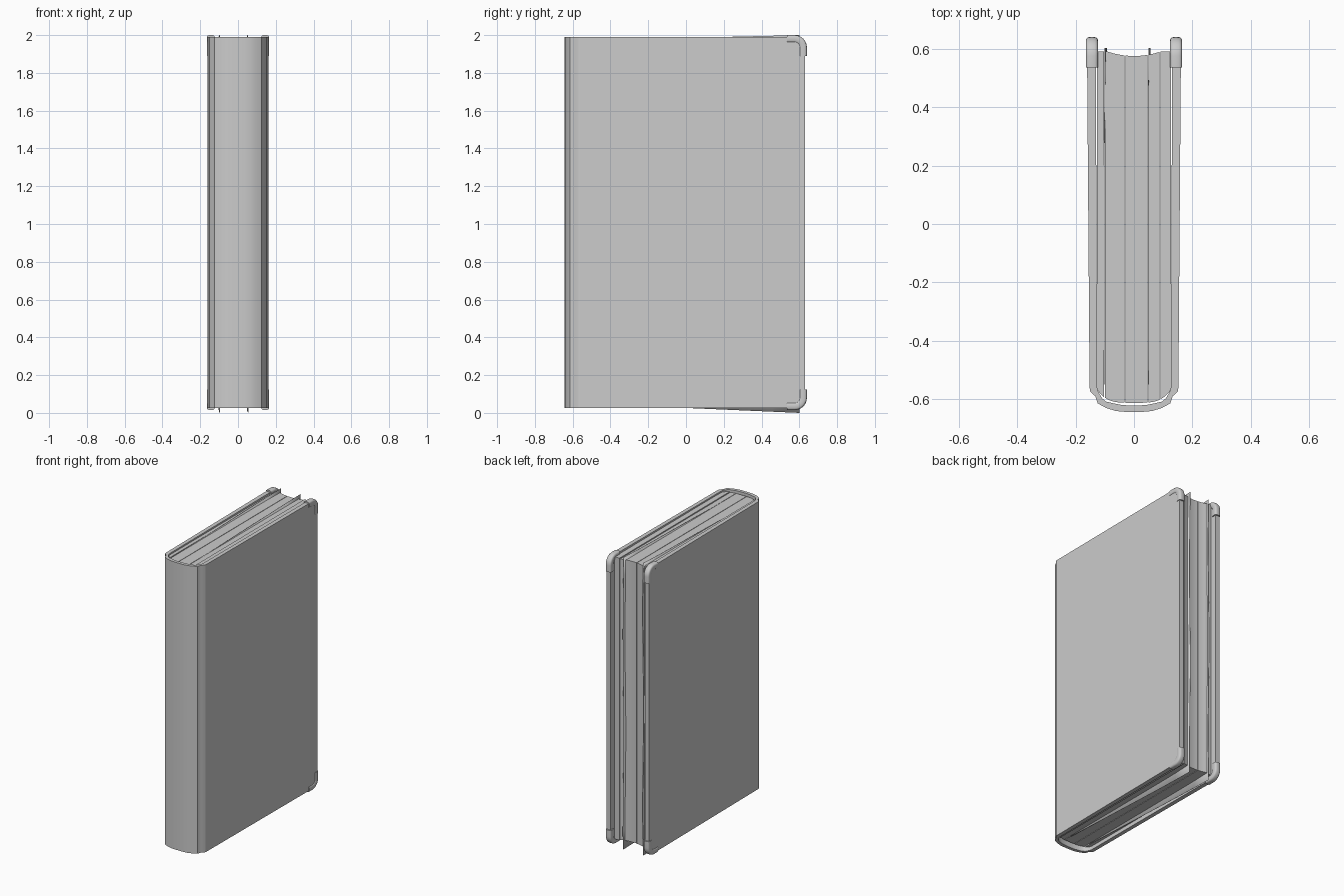
import bpy, bmesh
from math import sin, cos, pi, copysign

if "Cube" in bpy.data.objects:
    bpy.data.objects.remove(bpy.data.objects["Cube"])

Z_SUM = 2.015          # mirrored z for bottom edges = Z_SUM - z
TOP = 1.99


def finish(bm, name, smooth=None):
    bmesh.ops.recalc_face_normals(bm, faces=bm.faces)
    me = bpy.data.meshes.new(name)
    bm.to_mesh(me)
    bm.free()
    ob = bpy.data.objects.new(name, me)
    bpy.context.collection.objects.link(ob)
    if smooth:
        bpy.ops.object.select_all(action='DESELECT')
        ob.select_set(True)
        bpy.context.view_layer.objects.active = ob
        bpy.ops.object.shade_smooth_by_angle(angle=smooth)
    return ob


def loft(rings, name, smooth=None):
    """Skin a list of equal closed rings and cap both ends."""
    bm = bmesh.new()
    vs = [[bm.verts.new(p) for p in r] for r in rings]
    n = len(vs[0])
    for a, b in zip(vs, vs[1:]):
        for i in range(n):
            j = (i + 1) % n
            bm.faces.new((a[i], a[j], b[j], b[i]))
    bm.faces.new(vs[0][::-1])
    bm.faces.new(vs[-1])
    return finish(bm, name, smooth)


def arc(cy, cz, r, n=8):
    return [(cy + r * sin(pi / 2 * i / n), cz + r * cos(pi / 2 * i / n)) for i in range(n + 1)]


# Cover boards: rounded fore-edge corners, flaring slightly to the front
top_edge = arc(0.575, 1.935, 0.055)
outline = [(-0.56, TOP)] + top_edge
outline += [(y, Z_SUM - z) for y, z in reversed(outline)]
for s, side in ((-1, "left"), (1, "right")):
    rings = []
    for base, flare in ((0.126, 0.005), (0.152, 0.009)):
        rings.append([(s * (base + flare * (y + 0.56) / 1.19), y, z) for y, z in outline])
    loft(rings, "cover_board_" + side)

# Spine with hinge grooves
half_out = [(0.152, -0.56), (0.150, -0.573), (0.132, -0.590), (0.124, -0.614),
            (0.095, -0.630), (0.062, -0.640), (0.030, -0.643)]
half_in = [(0.126, -0.56), (0.122, -0.575), (0.108, -0.598), (0.095, -0.608),
           (0.070, -0.614), (0.045, -0.619), (0.020, -0.621)]


def full(h):
    return h + [(-x, y) for x, y in reversed(h)]


bm = bmesh.new()
rows = [[bm.verts.new((x, y, z)) for x, y in full(h)]
        for h, z in ((half_out, Z_SUM - TOP), (half_out, TOP), (half_in, TOP), (half_in, Z_SUM - TOP))]
for a, b in zip(rows, rows[1:] + rows[:1]):
    for i in range(len(a) - 1):
        bm.faces.new((a[i], a[i + 1], b[i + 1], b[i]))
for k in (0, -1):
    bm.faces.new([r[k] for r in rows])
finish(bm, "spine", 0.7)


# Page sections: hollow fore edge, rounded back, thin slits between
def fore(x):
    return 0.575 + 0.015 * min(1, (x / 0.09) ** 2)


def back(x):
    return -0.612 + 0.045 * (abs(x) / 0.126) ** 4


sections = [(-0.127, -0.103, 1.98), (-0.100, -0.032, 1.975), (-0.029, 0.047, 1.975),
            (0.050, 0.087, 1.975), (0.090, 0.127, 1.98)]
for k, (x0, x1, zt) in enumerate(sections):
    xs = [x0 + (x1 - x0) * i / 6 for i in range(7)]
    ring = [(x, fore(x)) for x in xs] + [(x, back(x)) for x in reversed(xs)]
    loft([[(x, y, z) for x, y in ring] for z in (Z_SUM + 0.015 - zt, zt)],
         "page_section_%d" % (k + 1), 0.5)

# Loose sheets fanning out of the block, a little wavy at the fore edge
for k, x0 in enumerate((-0.1015, 0.0485)):
    bm = bmesh.new()
    grid = []
    for i in range(9):
        t = i / 8
        y = -0.55 + 1.152 * t
        zb, zt = 0.05 * (1 - t), 1.972 + 0.028 * t
        grid.append([bm.verts.new((x0 + t ** 8 * (0.005 + 0.003 * sin(3 * pi * j / 16 + k)), y,
                                   zb + (zt - zb) * j / 16)) for j in range(17)])
    for i in range(8):
        for j in range(16):
            bm.faces.new((grid[i][j], grid[i + 1][j], grid[i + 1][j + 1], grid[i][j + 1]))
    ob = finish(bm, "loose_sheet_%d" % (k + 1), 0.5)
    mod = ob.modifiers.new("thickness", 'SOLIDIFY')
    mod.thickness = 0.0015
    mod.offset = 0


# Corner guards: rounded bar bent around each cover corner
def rounded(a, r):
    c, s = cos(a), sin(a)
    return r * copysign(abs(c) ** 0.6, c), r * copysign(abs(s) ** 0.6, s)


bend = arc(0.575, 1.935, 1, 8)
stations = [((0.535, 1.98), (0, 1))]
for y, z in bend:
    ny, nz = y - 0.575, z - 1.935
    stations.append(((0.575 + 0.045 * ny, 1.935 + 0.045 * nz), (ny, nz)))
stations.append(((0.62, 1.89), (1, 0)))
for s, side in ((-1, "left"), (1, "right")):
    for flip, level in ((False, "top"), (True, "bottom")):
        rings = []
        for (cy, cz), (ny, nz) in stations:
            ring = []
            for i in range(20):
                u, v = rounded(2 * pi * i / 20, 1)
                y, z = cy + ny * v * 0.02, cz + nz * v * 0.02
                ring.append((s * (0.144 + u * 0.021), y, Z_SUM - z if flip else z))
            rings.append(ring)
        loft(rings, "corner_guard_%s_%s" % (side, level), 0.8)
